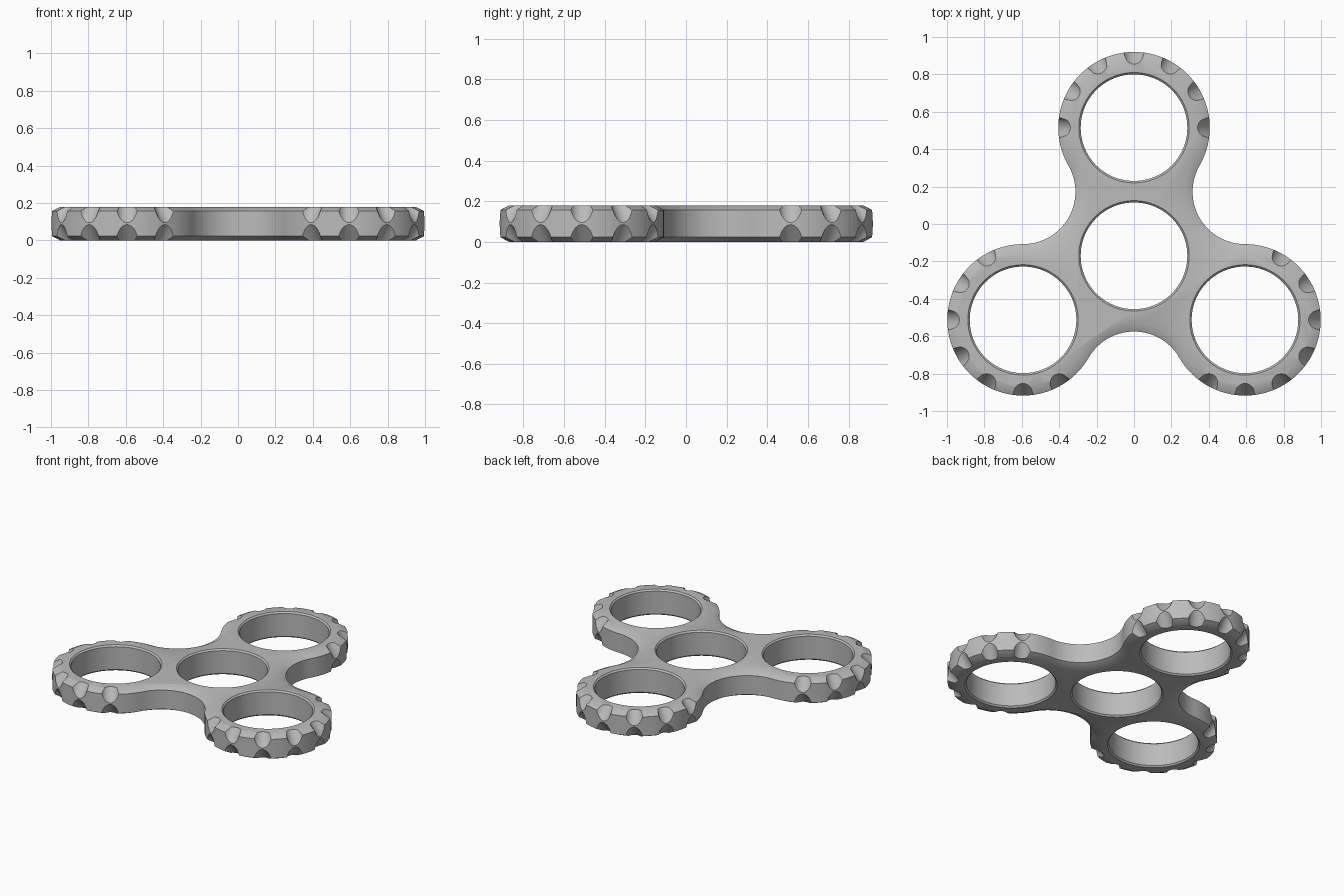
import bpy, bmesh
from math import radians, sin, cos, pi, atan2
from mathutils import Matrix, Vector

HUB = Vector((0, -0.17, 0))
ARM = 0.685                      # hub to lobe centre
LOBE_R, WAIST_R, HOLE_R = 0.405, 0.28, 0.285
H = 0.18
CH_W, CH_H = 0.045, 0.023        # outer chamfer width and height
RIM = 0.01                       # hole chamfer

if "Cube" in bpy.data.objects:
    bpy.data.objects.remove(bpy.data.objects["Cube"])

metal = bpy.data.materials.new("satin_grey")
metal.use_nodes = True
GREY = (0.5, 0.5, 0.5, 1)
metal.diffuse_color = GREY
metal.node_tree.nodes["Principled BSDF"].inputs["Base Color"].default_value = GREY


def polar(deg, r):
    a = radians(deg)
    return Vector((r * cos(a), r * sin(a), 0))


def make_object(name, bm):
    bmesh.ops.recalc_face_normals(bm, faces=bm.faces)
    mesh = bpy.data.meshes.new(name)
    bm.to_mesh(mesh)
    bm.free()
    mesh.materials.append(metal)
    obj = bpy.data.objects.new(name, mesh)
    bpy.context.collection.objects.link(obj)
    return obj


def loft(bm, loops):
    """Closed solid through a stack of matching loops."""
    rings = [[bm.verts.new(p) for p in loop] for loop in loops]
    n = len(rings[0])
    for a, b in zip(rings, rings[1:]):
        for i in range(n):
            j = (i + 1) % n
            bm.faces.new((a[i], a[j], b[j], b[i]))
    bm.faces.new(rings[0][::-1])
    bm.faces.new(rings[-1])


def outline(inset, z):
    """Three round lobes joined by tangent concave waists."""
    pts = []
    for arm in (90, 210, 330):
        lobe = HUB + polar(arm, ARM)
        waist = HUB + polar(arm + 60, ARM)
        for i in range(60):
            pts.append(lobe + polar(arm - 120 + 4 * i, LOBE_R - inset))
        for i in range(30):
            pts.append(waist + polar(arm - 60 - 4 * i, WAIST_R + inset))
    return [p + Vector((0, 0, z)) for p in pts]


def circle(centre, r, z):
    return [centre + polar(4 * i, r) + Vector((0, 0, z)) for i in range(90)]


# Body plate with chamfered outer edges
bm = bmesh.new()
loft(bm, [outline(CH_W, 0), outline(0, CH_H), outline(0, H - CH_H), outline(CH_W, H)])
body = make_object("spinner_body", bm)

# Bearing hole cutters, flared at both ends for the rims
bm = bmesh.new()
for centre in [HUB] + [HUB + polar(a, ARM) for a in (90, 210, 330)]:
    stack = [(HOLE_R + 2 * RIM, -RIM), (HOLE_R, RIM),
             (HOLE_R, H - RIM), (HOLE_R + 2 * RIM, H + RIM)]
    loft(bm, [circle(centre, r, z) for r, z in stack])
cutters = [make_object("hole_cutter", bm)]

# Slanted round grip notches, seven per lobe on each face
tilt = atan2(0.065, 0.085)
for side in (1, -1):
    bm = bmesh.new()
    for arm in (90, 210, 330):
        for k in range(-3, 4):
            turn = Matrix.Rotation(radians(arm + 30 * k), 4, 'Z')
            place = (Matrix.Translation(HUB + polar(arm, ARM) + Vector((0, 0, H / 2))) @ turn
                     @ Matrix.Translation((0.42, 0, side * 0.084))
                     @ Matrix.Rotation(-side * tilt, 4, 'Y'))
            bmesh.ops.create_cone(bm, cap_ends=True, segments=32, radius1=0.06,
                                  radius2=0.06, depth=0.3, matrix=place)
    cutters.append(make_object("notch_cutter", bm))

# Cut and tidy
bpy.context.view_layer.objects.active = body
for cutter in cutters:
    mod = body.modifiers.new("cut", 'BOOLEAN')
    mod.operation = 'DIFFERENCE'
    mod.solver = 'EXACT'
    mod.object = cutter
    bpy.ops.object.modifier_apply(modifier=mod.name)
    bpy.data.objects.remove(cutter)

bpy.ops.object.select_all(action='DESELECT')
body.select_set(True)
bpy.ops.object.shade_smooth_by_angle(angle=radians(30))
